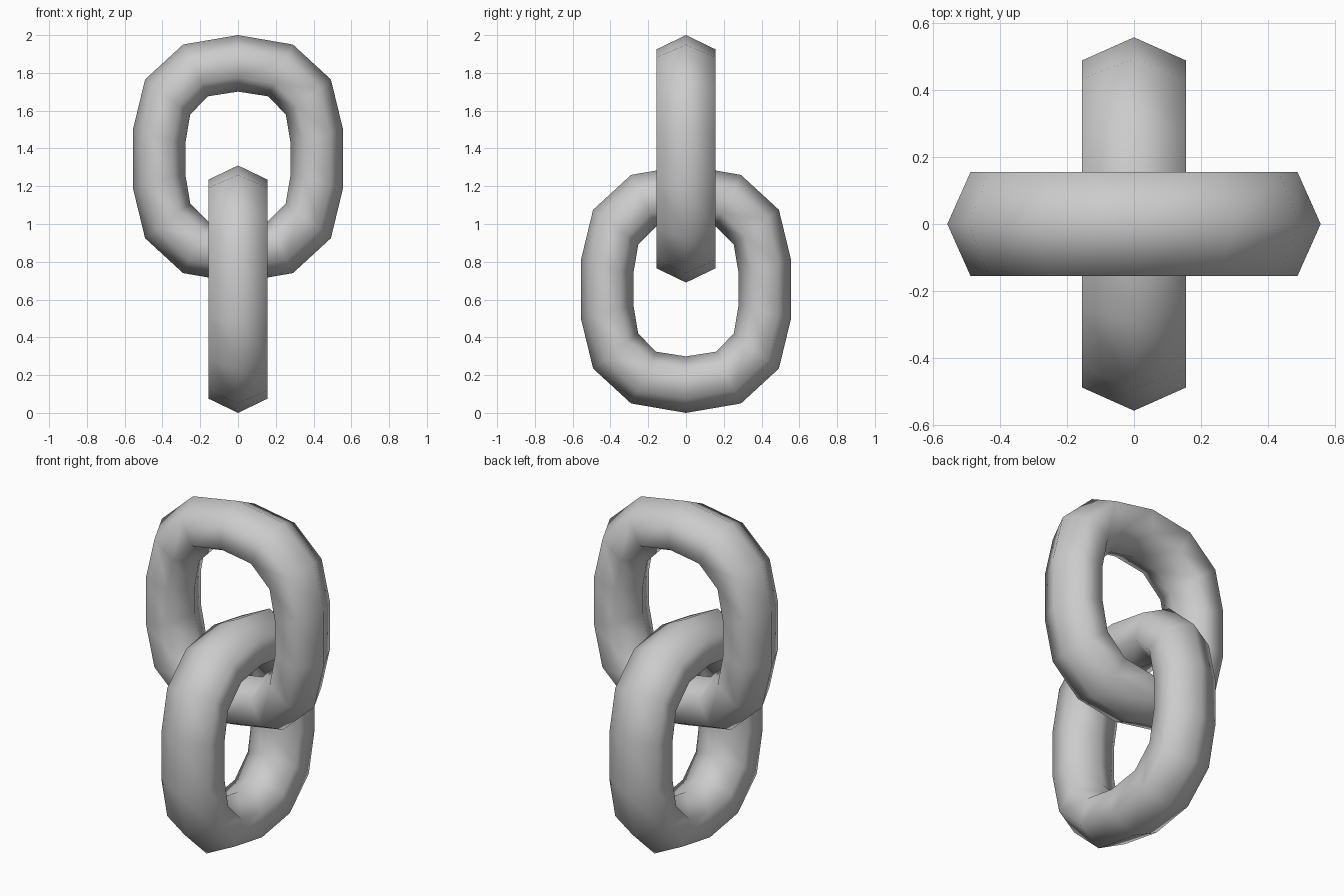
import bpy, bmesh, math
from mathutils import Vector

cube = bpy.data.objects.get("Cube")
if cube:
    bpy.data.objects.remove(cube, do_unlink=True)

# Plain grey metal
metal = bpy.data.materials.new("grey_metal")
metal.use_nodes = True
GREY = (0.6, 0.6, 0.6, 1)
metal.diffuse_color = GREY
metal.node_tree.nodes["Principled BSDF"].inputs["Base Color"].default_value = GREY

# One quarter of the outer and inner outlines, from the top to the side
OUTER = [(0, 0.655), (0.291, 0.605), (0.492, 0.42), (0.556, 0.156)]
INNER = [(0, 0.356), (0.159, 0.331), (0.253, 0.235), (0.279, 0.081)]
HALF_WIDTH = 0.155
SIDES = 6


def full_outline(quarter):
    """Mirror a quarter outline into a closed loop."""
    right = quarter + [(x, -z) for x, z in reversed(quarter)]
    left = [(-x, z) for x, z in reversed(right[1:-1])]
    return [Vector((x, 0, z)) for x, z in right + left]


def chain_link(name, height, turn):
    """Stretched ring with a six-sided tube, its points facing in and out."""
    bm = bmesh.new()
    rings = []
    for out, inn in zip(full_outline(OUTER), full_outline(INNER)):
        middle, reach = (out + inn) / 2, (out - inn) / 2
        ring = []
        for k in range(SIDES):
            a = math.tau * k / SIDES
            side = Vector((0, HALF_WIDTH * math.sin(a) / math.sin(math.pi / 3), 0))
            ring.append(bm.verts.new(middle + reach * math.cos(a) + side))
        rings.append(ring)
    for i, ring in enumerate(rings):
        after = rings[(i + 1) % len(rings)]
        for k in range(SIDES):
            j = (k + 1) % SIDES
            bm.faces.new((ring[k], ring[j], after[j], after[k])).smooth = True
    bmesh.ops.recalc_face_normals(bm, faces=bm.faces)
    mesh = bpy.data.meshes.new(name)
    bm.to_mesh(mesh)
    bm.free()
    mesh.materials.append(metal)
    link = bpy.data.objects.new(name, mesh)
    link.location.z = height
    link.rotation_euler.z = turn
    bpy.context.collection.objects.link(link)


# Two interlocked links at right angles
chain_link("upper_link", 1.345, 0)
chain_link("lower_link", 0.655, math.pi / 2)
